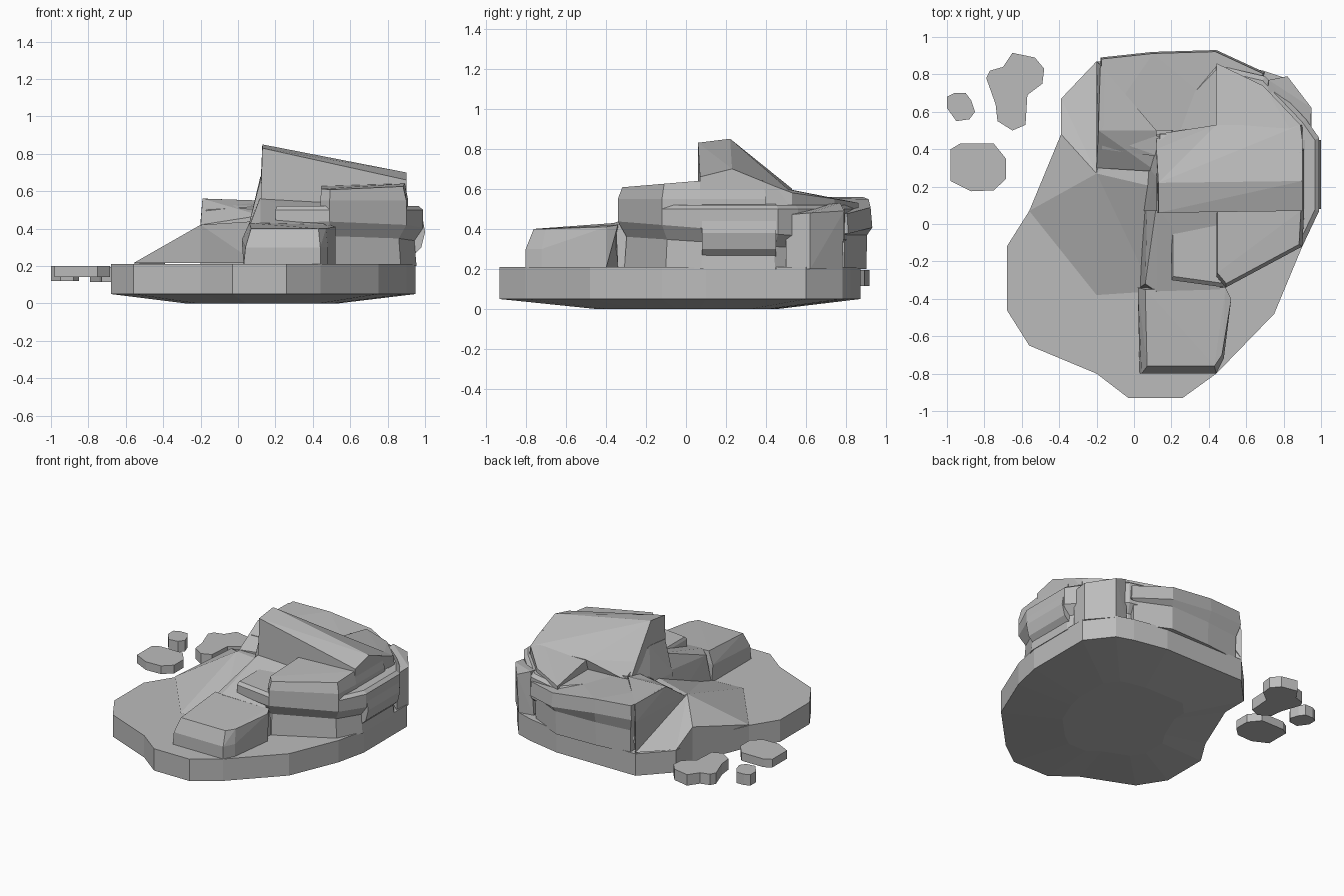
import bpy
import bmesh

if "Cube" in bpy.data.objects:
    bpy.data.objects.remove(bpy.data.objects["Cube"])

stone = bpy.data.materials.new("stone_grey")
stone.use_nodes = True
GREY = (0.5, 0.5, 0.5, 1)
stone.diffuse_color = GREY
stone.node_tree.nodes["Principled BSDF"].inputs["Base Color"].default_value = GREY


def finish(name, bm):
    bmesh.ops.recalc_face_normals(bm, faces=bm.faces)
    mesh = bpy.data.meshes.new(name)
    bm.to_mesh(mesh)
    bm.free()
    mesh.materials.append(stone)
    obj = bpy.data.objects.new(name, mesh)
    bpy.context.collection.objects.link(obj)
    return obj


def hull(name, points):
    """Faceted rock wrapped around a few corner points."""
    bm = bmesh.new()
    for p in points:
        bm.verts.new(p)
    result = bmesh.ops.convex_hull(bm, input=bm.verts)
    loose = {g for g in result["geom_interior"] + result["geom_unused"]
             if isinstance(g, bmesh.types.BMVert)}
    bmesh.ops.delete(bm, geom=list(loose), context="VERTS")
    return finish(name, bm)


def loft(name, outline, layers, centre=(0, 0)):
    """Outline stacked in layers of (scale, height); height may be a rule."""
    bm = bmesh.new()
    rings = []
    cx, cy = centre
    for scale, height in layers:
        ring = []
        for x, y in outline:
            z = height(x, y) if callable(height) else height
            ring.append(bm.verts.new((cx + (x - cx) * scale, cy + (y - cy) * scale, z)))
        rings.append(ring)
    n = len(outline)
    for low, high in zip(rings, rings[1:]):
        for i in range(n):
            j = (i + 1) % n
            bm.faces.new((low[i], low[j], high[j], high[i]))
    caps = [bm.faces.new(rings[0]), bm.faces.new(rings[-1])]
    bmesh.ops.triangulate(bm, faces=caps)
    return finish(name, bm)


def sheet(name, points, faces):
    """Open faceted ground surface."""
    bm = bmesh.new()
    verts = [bm.verts.new(p) for p in points]
    for f in faces:
        bm.faces.new([verts[i] for i in f])
    return finish(name, bm)


# Island base with a shallow keel
shore = [(-.68, -.12), (-.68, -.46), (-.56, -.65), (-.2, -.8), (-.03, -.93),
         (.26, -.93), (.44, -.8), (.75, -.48), (.9, -.12), (.95, .1), (.95, .6),
         (.81, .78), (.69, .82), (.44, .87), (-.2, .87), (-.39, .67),
         (-.39, .48), (-.56, .07)]
base = loft("island_base", shore,
            [(.5, 0), (1, .05), (1, lambda x, y: .21)], (.12, .04))

# Ground rising from the left shore to the cliffs
ground = [(-.2, .27, .42), (-.56, .07, .215), (-.39, .48, .31), (-.39, .67, .215),
          (-.2, .87, .22), (-.2, -.38, .215), (.1, -.36, .215), (.1, .2, .44),
          (.1, .5, .42), (-.1, .8, .42), (-.39, .48, .2)]
sheet("rising_ground", ground,
      [(0, 1, 5), (0, 5, 6), (0, 6, 7), (0, 7, 8), (0, 8, 9), (0, 9, 4),
       (0, 4, 3), (0, 3, 2), (0, 2, 1), (1, 2, 10), (2, 3, 10)])

# Back shelf: undercut wall and overhanging slab
shelf = [(-.19, .5), (.6, .5), (.7, .81), (.44, .93), (.1, .92), (-.18, .89)]


def shelf_top(x, y):
    return .56 - .12 * max(x, 0)


loft("back_shelf", shelf,
     [(.93, .2), (.94, .37), (1, lambda x, y: shelf_top(x, y) - .1), (.98, shelf_top)],
     (.2, .5))
hull("shelf_shoulder", [(-.2, .3, .2), (-.2, .3, .42), (-.19, .5, .56), (.12, .5, .55),
                        (.12, .28, .47), (.12, .28, .2), (-.2, .87, .2), (-.2, .87, .44),
                        (-.18, .85, .56)])
hull("shelf_step", [(-.17, .4, .4), (-.17, .4, .5), (-.17, .47, .53), (.14, .47, .54),
                    (.14, .36, .52), (.14, .36, .4)])

# Right cliffs: lower wall, projecting ledge band, recessed upper wall
cliff = [(.2, -.3), (.49, -.34), (.9, -.12), (.99, .07), (.99, .46), (.92, .56),
         (.7, .79), (.44, .85), (.2, .6)]
loft("cliff_ledge", cliff,
     [(.94, .2), (.92, lambda x, y: .34 - .06 * y), (1, lambda x, y: .41 - .08 * y),
      (1, .5), (.96, .52)], (.4, .2))
hull("cliff_side_bulge", [(x, y, z) for y in (.08, .45)
                          for x, z in ((.9, .22), (.98, .3), (1, .38), (.98, .5), (.85, .54))])
hull("corner_rock", [(.94, .5, .2), (.95, .62, .2), (.81, .78, .2), (.7, .76, .2),
                     (.94, .5, .47), (.95, .62, .48), (.82, .79, .49), (.72, .77, .53),
                     (.7, .5, .5)])

# Upper plateau and the sloping plate behind the ridge
plateau = [(.44, -.28), (.49, -.34), (.9, -.12), (.91, .07), (.91, .4), (.44, .4)]
loft("upper_plateau", plateau,
     [(1, .5), (1, .55), (.95, lambda x, y: .635 + .08 * min(y, .07))], (.55, .1))
hull("back_plate", [(x, y, z) for x, y, t in
                    ((.44, .4, .62), (.44, .86, .53), (.69, .74, .55), (.89, .53, .58),
                     (.9, .4, .62))
                    for z in (.45, t)])

# Tilted ridge crowning the cliffs
hull("ridge_crown", [(.13, .06, .83), (.13, .22, .85), (.44, .07, .75), (.44, .23, .765),
                     (.9, .07, .66), (.9, .23, .7), (.9, .45, .61), (.89, .53, .58),
                     (.44, .53, .6), (.44, .4, .68), (.12, .4, .62), (.12, .06, .5),
                     (.12, .48, .5), (.9, .07, .5), (.9, .53, .5)])
hull("ridge_foot", [(.03, .07, .2), (.06, .07, .43), (.12, .07, .66), (.12, .25, .68),
                    (.08, .3, .43), (.14, .48, .54), (.44, .48, .5), (.44, .07, .6),
                    (.44, .07, .2), (.1, .45, .2)])

# Front ramp between the ridge and the step
hull("front_ramp", [(.03, -.34, .2), (.06, -.32, .41), (.12, -.36, .43), (.46, -.35, .42),
                    (.48, -.34, .2), (.03, .1, .2), (.07, .1, .45), (.12, .1, .57),
                    (.46, .1, .55), (.46, .1, .2)])

# Front stepping block
hull("front_step", [(.03, -.8, .2), (.44, -.8, .2), (.48, -.72, .2), (.52, -.4, .2),
                    (.03, -.34, .2), (.04, -.8, .3), (.44, -.8, .3), (.48, -.72, .3),
                    (.07, -.76, .4), (.43, -.76, .4), (.47, -.7, .4), (.52, -.4, .41),
                    (.49, -.34, .42), (.06, -.35, .43), (.02, -.34, .34)])

# Stepping stones off the shore
stones = {
    "small_stone": ([(-1, .62), (-1, .68), (-.96, .7), (-.9, .7), (-.87, .66),
                     (-.85, .6), (-.88, .56), (-.95, .55)], .12),
    "round_stone": ([(-.98, .4), (-.98, .23), (-.87, .175), (-.75, .18), (-.685, .24),
                     (-.685, .35), (-.75, .43), (-.93, .43)], .14),
    "bent_stone": ([(-.79, .78), (-.74, .64), (-.73, .55), (-.65, .5), (-.58, .53),
                    (-.57, .69), (-.49, .75), (-.48, .83), (-.53, .89), (-.65, .915),
                    (-.7, .84), (-.77, .82)], .115),
}
for name, (outline, low) in stones.items():
    loft(name, outline, [(1, low), (1, low + (.06 if "round" in name else .08))])
